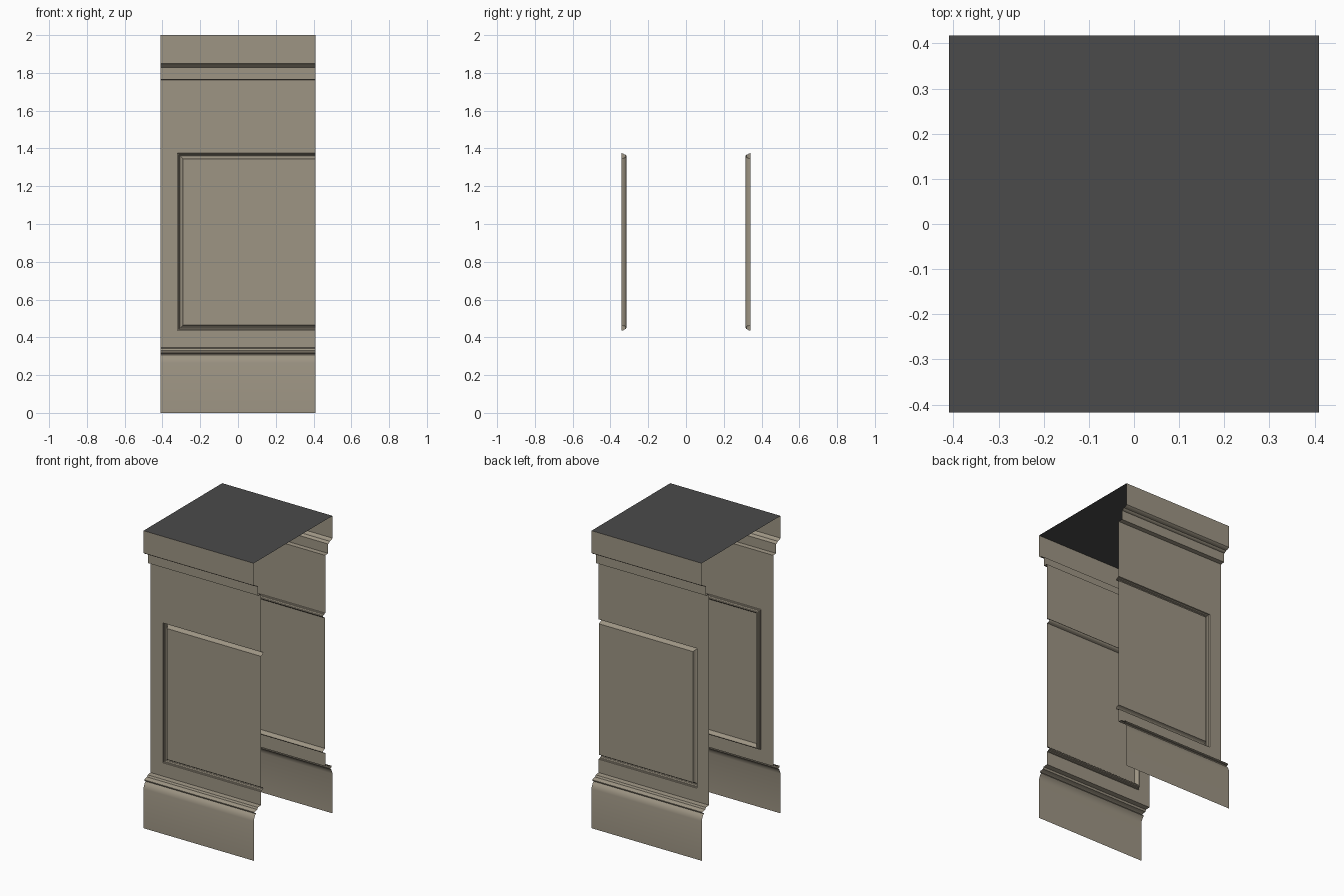
import bpy, bmesh

if "Cube" in bpy.data.objects:
    bpy.data.objects.remove(bpy.data.objects["Cube"])

X = 0.41       # half width
WALL = 0.342   # wall face distance from y = 0


def material(name, rgb):
    m = bpy.data.materials.new(name)
    m.diffuse_color = (*rgb, 1)
    m.use_nodes = True
    m.node_tree.nodes["Principled BSDF"].inputs["Base Color"].default_value = m.diffuse_color
    return m


STONE = material("warm_stone", (0.34, 0.30, 0.23))
DARK = material("dark_grey", (0.07, 0.07, 0.07))


def strips(name, loops, mat, fill_last=False):
    """Join successive point rows with quads; optionally cap the last row."""
    bm = bmesh.new()
    rows = [[bm.verts.new(p) for p in row] for row in loops]
    for a, b in zip(rows, rows[1:]):
        for i in range(len(a) - 1):
            bm.faces.new((a[i], a[i + 1], b[i + 1], b[i]))
    if fill_last:
        bm.faces.new(rows[-1])
    mesh = bpy.data.meshes.new(name)
    bm.to_mesh(mesh)
    bm.free()
    mesh.materials.append(mat)
    ob = bpy.data.objects.new(name, mesh)
    bpy.context.collection.objects.link(ob)
    bpy.ops.object.select_all(action='DESELECT')
    bpy.context.view_layer.objects.active = ob
    ob.select_set(True)
    bpy.ops.object.shade_smooth_by_angle(angle=0.6)
    return ob


def mirror_y(ob):
    ob.modifiers.new("front_and_back", 'MIRROR').use_axis = (False, True, False)


def moulding(name, profile):
    """Straight run along x from a (depth, z) profile listed bottom to top."""
    mirror_y(strips(name, [[(-X, -d, z), (X, -d, z)] for d, z in reversed(profile)], STONE))


def u_row(left, top, bottom, depth):
    return [(X, -depth, top), (-left, -depth, top), (-left, -depth, bottom), (X, -depth, bottom)]


# Skirting: tall plinth, hollow curve, small bead, step back to the wall
moulding("skirting", [(0.418, 0), (0.418, 0.265), (0.414, 0.282), (0.406, 0.297),
                      (0.396, 0.307), (0.396, 0.312), (0.405, 0.313), (0.409, 0.317),
                      (0.409, 0.322), (0.404, 0.326), (0.380, 0.330),
                      (0.374, 0.342), (WALL, 0.345)])

# Cornice: flat trim, rounded cove, deep cap band
moulding("cornice", [(WALL, 1.763), (0.372, 1.765), (0.372, 1.828), (0.380, 1.830),
                     (0.386, 1.834), (0.390, 1.839), (0.400, 1.840),
                     (0.409, 1.843), (0.418, 1.850), (0.418, 2.0)])

# Wall with the grooved panel frame running out at the right end
GROOVE = [(0, WALL), (0.001, 0.332), (0.006, 0.330), (0.009, 0.319), (0.014, 0.316),
          (0.020, 0.319), (0.025, 0.326), (0.028, 0.335), (0.030, 0.341)]
rows = [u_row(X, 1.763, 0.345, WALL)]
rows += [u_row(0.32 - t, 1.375 - t, 0.435 + t, d) for t, d in GROOVE]
mirror_y(strips("panelled_wall", rows, STONE, fill_last=True))

# Flat dark lid
strips("top_lid", [[(-X, -0.418, 2), (X, -0.418, 2)], [(-X, 0.418, 2), (X, 0.418, 2)]], DARK)
